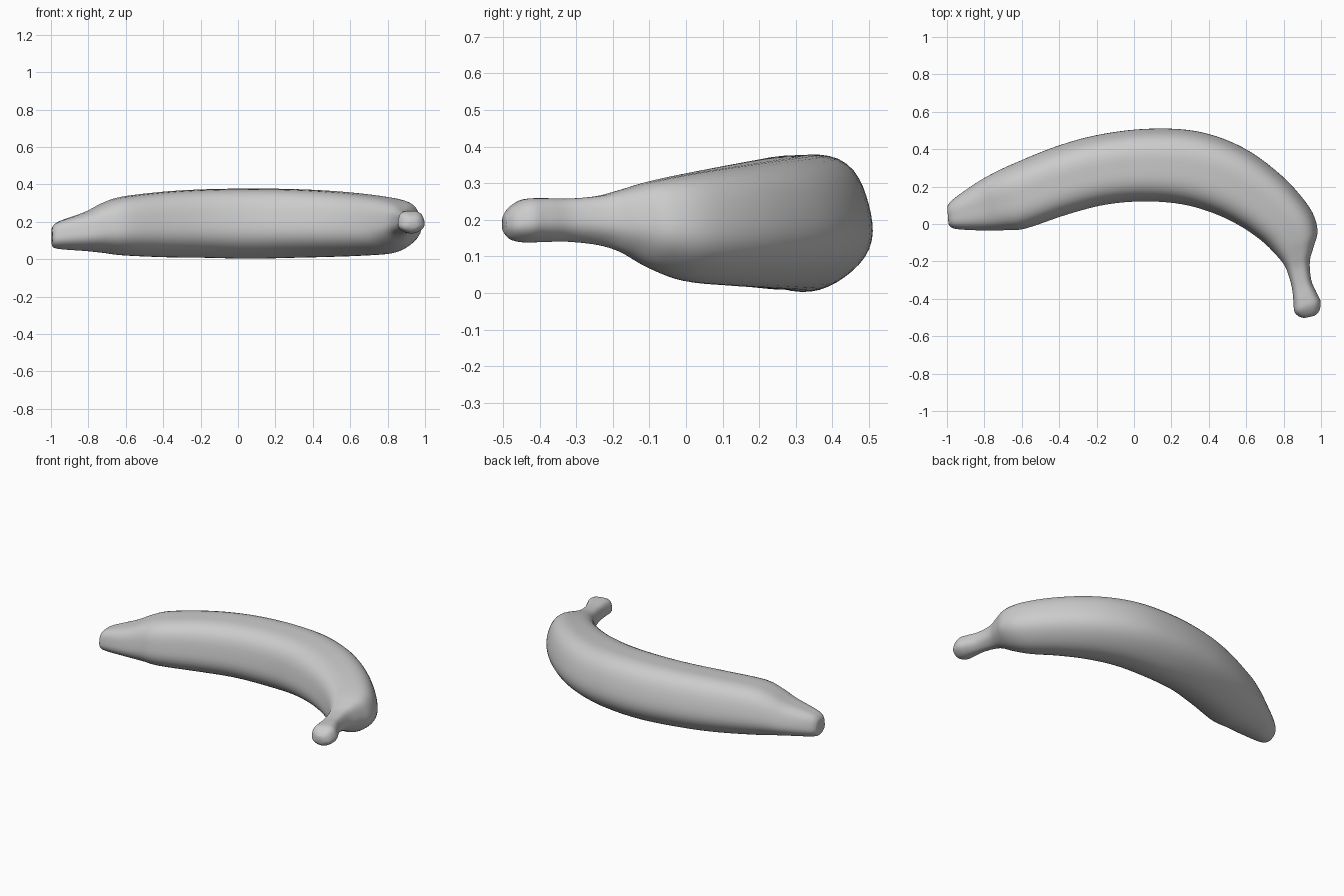
import bpy, bmesh, math
from mathutils import Vector

if "Cube" in bpy.data.objects:
    bpy.data.objects.remove(bpy.data.objects["Cube"])

# Stations: outer x,y / inner x,y / z bottom,top (blossom tip to stem)
STATIONS = [
    (-0.997, 0.07, -0.993, 0.015, 0.09, 0.145),
    (-0.995, 0.10, -0.985, -0.012, 0.066, 0.175),
    (-0.96, 0.138, -0.94, -0.028, 0.054, 0.205),
    (-0.84, 0.222, -0.79, -0.035, 0.044, 0.252),
    (-0.75, 0.273, -0.69, -0.033, 0.034, 0.300),
    (-0.65, 0.32, -0.58, -0.024, 0.021, 0.334),
    (-0.43, 0.41, -0.36, 0.05, 0.011, 0.361),
    (-0.20, 0.475, -0.15, 0.104, 0.008, 0.374),
    (0.07, 0.509, 0.06, 0.121, 0.003, 0.378),
    (0.34, 0.495, 0.26, 0.105, 0.008, 0.375),
    (0.58, 0.41, 0.43, 0.056, 0.013, 0.364),
    (0.79, 0.258, 0.57, -0.012, 0.020, 0.346),
    (0.937, 0.09, 0.68, -0.088, 0.032, 0.325),
    (0.981, -0.03, 0.75, -0.155, 0.066, 0.305),
    (0.961, -0.12, 0.80, -0.215, 0.108, 0.283),
    (0.94, -0.20, 0.825, -0.27, 0.130, 0.266),
    (0.948, -0.30, 0.845, -0.345, 0.140, 0.258),
    (0.978, -0.37, 0.853, -0.42, 0.139, 0.259),
    (0.998, -0.417, 0.857, -0.467, 0.138, 0.256),
    (0.990, -0.465, 0.880, -0.493, 0.146, 0.235),
    (0.965, -0.491, 0.91, -0.503, 0.165, 0.212),
]
SIDES, STEPS = 48, 5


def catmull(rows, i, t):
    """Smoothly interpolate a whole station row."""
    p = [rows[min(max(k, 0), len(rows) - 1)] for k in range(i - 1, i + 3)]
    return [0.5 * (2 * b + (c - a) * t + (2 * a - 5 * b + 4 * c - d) * t * t
                   + (3 * b - a - 3 * c + d) * t ** 3) for a, b, c, d in zip(*p)]


def section():
    """Full, softly five-ridged outline, fitted to the unit square."""
    pts = []
    for k in range(SIDES):
        a = 2 * math.pi * k / SIDES
        c, s = math.cos(a), math.sin(a)
        r = (abs(c) ** 2.3 + abs(s) ** 2.3) ** (-1 / 2.3)
        r *= 1 + 0.025 * math.cos(5 * (a + math.radians(14)))
        pts.append((r * c, r * s))
    us, vs = zip(*pts)
    fit = lambda q, s: (q - min(s)) / (max(s) - min(s))
    return [(fit(u, us), fit(v, vs)) for u, v in pts]


# Banana body: cross-sections swept along the curved fruit
outline = section()
rows = [catmull(STATIONS, i, s / STEPS)
        for i in range(len(STATIONS) - 1) for s in range(STEPS)] + [STATIONS[-1]]
bm = bmesh.new()
rings = []
for ox, oy, ix, iy, lo, hi in rows:
    outer, inner = Vector((ox, oy, 0)), Vector((ix, iy, 0))
    rings.append([bm.verts.new(inner.lerp(outer, u) + Vector((0, 0, lo + v * (hi - lo))))
                  for u, v in outline])
for a, b in zip(rings, rings[1:]):
    for k in range(SIDES):
        n = (k + 1) % SIDES
        bm.faces.new((a[k], a[n], b[n], b[k]))

# Blunt end caps
bm.faces.new(rings[0])
bm.faces.new(rings[-1])
bmesh.ops.recalc_face_normals(bm, faces=bm.faces)

mesh = bpy.data.meshes.new("banana")
bm.to_mesh(mesh)
bm.free()
for v in mesh.vertices:
    v.co.z = max(v.co.z, 0.0)
banana = bpy.data.objects.new("banana", mesh)
bpy.context.collection.objects.link(banana)
bpy.context.view_layer.objects.active = banana
banana.select_set(True)
bpy.ops.object.shade_smooth_by_angle(angle=math.radians(50))
